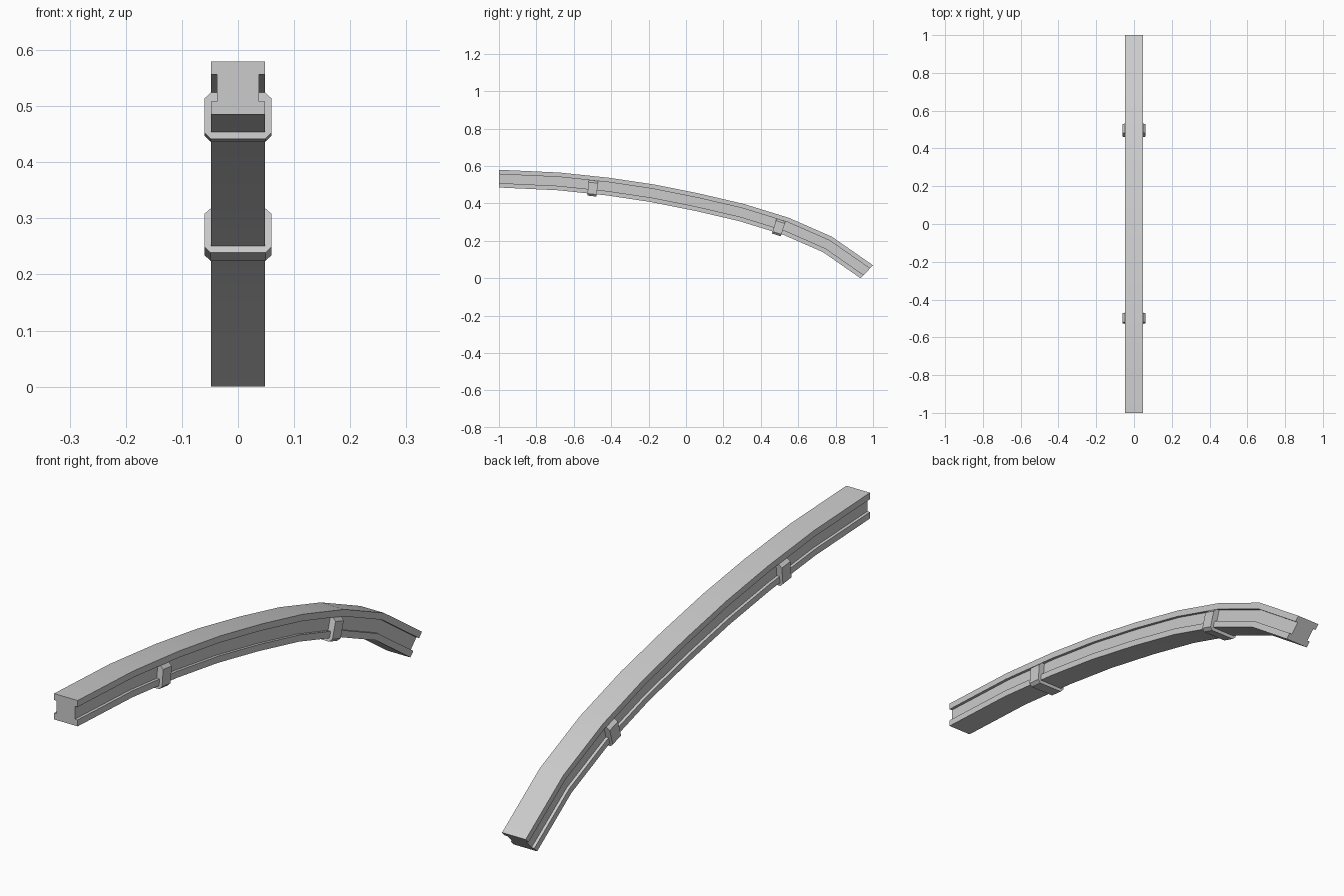
import bpy, bmesh, math
from mathutils import Vector

if "Cube" in bpy.data.objects:
    bpy.data.objects.remove(bpy.data.objects["Cube"])

# Top edge of the rail in side view (y, z)
TOP = [(-1, .58), (-.675, .565), (-.41, .537), (-.17, .501), (.07, .453),
       (.31, .397), (.55, .323), (.78, .222), (1, .069)]
DEPTH = .095


def mirror_profile(half):
    return half + [(-x, v) for x, v in reversed(half)]


def loft(name, rings):
    """Skin closed rings and cap both ends."""
    bm = bmesh.new()
    rows = [[bm.verts.new(p) for p in r] for r in rings]
    n = len(rows[0])
    for a, b in zip(rows, rows[1:]):
        for i in range(n):
            j = (i + 1) % n
            bm.faces.new((a[i], a[j], b[j], b[i]))
    bm.faces.new(rows[0])
    bm.faces.new(rows[-1])
    bmesh.ops.recalc_face_normals(bm, faces=bm.faces)
    me = bpy.data.meshes.new(name)
    bm.to_mesh(me)
    bm.free()
    ob = bpy.data.objects.new(name, me)
    bpy.context.collection.objects.link(ob)
    return ob


# Bottom edge: offset of the top edge, upright at the start, slanted at the end
pts = [Vector(p) for p in TOP]
bottom = []
for i, p in enumerate(pts):
    if i == 0:
        d = Vector((0, -DEPTH))
    elif i == len(pts) - 1:
        d = Vector((-.067, -.069))
    else:
        t = (p - pts[i - 1]).normalized() + (pts[i + 1] - p).normalized()
        t.normalize()
        d = Vector((t.y, -t.x)) * DEPTH
    bottom.append(p + d)

# Grooved rail: cross-section (x, fraction of depth from the top)
section = mirror_profile([(.048, 0), (.048, .25), (.037, .25),
                          (.037, .75), (.048, .75), (.048, 1)])
rings = []
for a, b in zip(pts, bottom):
    rings.append([(x, *a.lerp(b, f)) for x, f in section])
rail = loft("curved_rail", rings)
bpy.context.view_layer.objects.active = rail
rail.select_set(True)
bpy.ops.object.shade_smooth_by_angle(angle=math.radians(30))
rail.select_set(False)

# Clips wrapping under the rail and hooking into the grooves (x, height over rail underside)
outer = [(.037, .071), (.048, .071), (.06, .06), (.06, -.001), (.049, -.012)]
inner = [(-.048, 0), (-.048, .024), (-.037, .024)]
clip_section = mirror_profile(outer)
clip_section += inner[::-1] + [(-x, v) for x, v in inner]


def underside(y):
    for a, b in zip(bottom, bottom[1:]):
        if a.x <= y <= b.x:
            return a.lerp(b, (y - a.x) / (b.x - a.x)), (b - a).normalized()


for name, y in (("front_clip", -.502), ("back_clip", .487)):
    base, t = underside(y)
    up = Vector((-t.y, t.x))
    loft(name, [[(x, *(base + t * s + up * v)) for x, v in clip_section]
                for s in (-.025, .025)])
